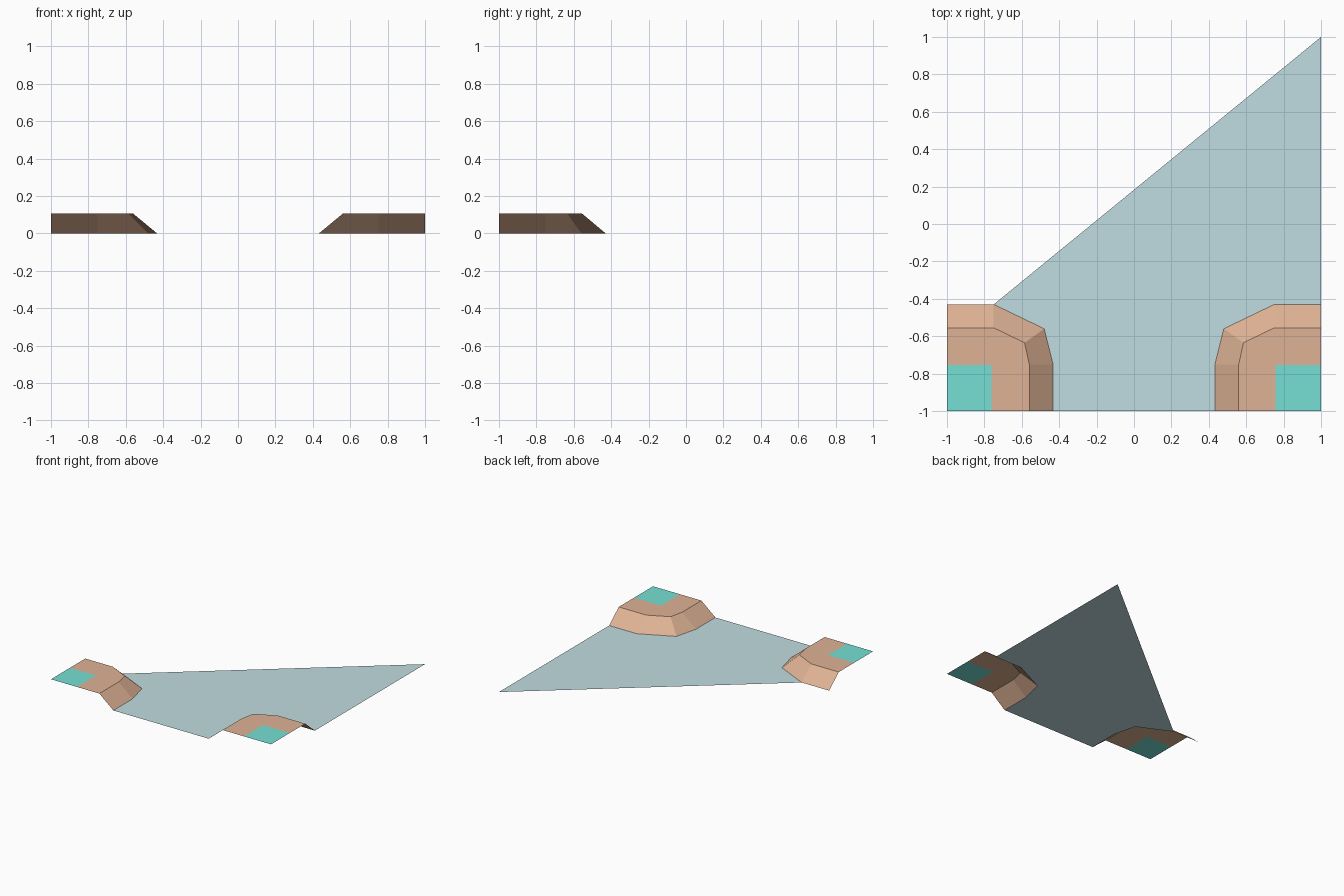
import bpy
import bmesh

if "Cube" in bpy.data.objects:
    bpy.data.objects.remove(bpy.data.objects["Cube"])


def material(name, rgb):
    """Flat colour from 0-255 display values."""
    m = bpy.data.materials.new(name)
    lin = [((c / 255 + 0.055) / 1.055) ** 2.4 for c in rgb]
    m.diffuse_color = (*lin, 1)
    m.use_nodes = True
    m.node_tree.nodes["Principled BSDF"].inputs["Base Color"].default_value = m.diffuse_color
    return m


WATER = material("pale water", (192, 220, 225))
DIRT = material("tan dirt", (222, 178, 148))
GRASS = material("teal grass", (118, 223, 211))

H = 0.105      # bank height
# Bank foot and crest, from the side edge round to the front edge (right side)
FOOT = [(1, -0.43), (0.75, -0.43), (0.48, -0.56), (0.433, -0.75), (0.433, -1)]
CREST = [(1, -0.555), (0.75, -0.555), (0.585, -0.635), (0.56, -0.75), (0.56, -1)]


def build(name, faces, mats):
    """Make an object of upward-facing faces: (points, material index)."""
    bm = bmesh.new()
    for pts, mi in faces:
        f = bm.faces.new([bm.verts.new(p) for p in pts])
        f.material_index = mi
        f.normal_update()
        if f.normal.z < 0:
            f.normal_flip()
    bmesh.ops.remove_doubles(bm, verts=bm.verts, dist=0.0005)
    me = bpy.data.meshes.new(name)
    bm.to_mesh(me)
    bm.free()
    for m in mats:
        me.materials.append(m)
    ob = bpy.data.objects.new(name, me)
    bpy.context.collection.objects.link(ob)
    return ob


def bank(name, s, gx, gy=-0.755):
    """Corner bank: sloped rim, dirt top and inset grass square."""
    foot = [(s * x, y, 0) for x, y in FOOT]
    crest = [(s * x, y, H) for x, y in CREST]
    corner = (s * gx, gy, H)
    side, front = (s, gy, H), (s * gx, -1, H)
    faces = [((foot[i], foot[i + 1], crest[i + 1], crest[i]), 0) for i in range(4)]
    faces += [((crest[0], crest[1], corner, side), 0),
              ((crest[1], crest[2], corner), 0),
              ((crest[2], crest[3], corner), 0),
              ((crest[3], crest[4], front, corner), 0),
              ((side, corner, front, (s, -1, H)), 1)]
    build(name, faces, [DIRT, GRASS])


bank("left_bank", -1, 0.763)
bank("right_bank", 1, 0.757)

# Water sheet between the banks, reaching to the far corner
outline = [(-x, y, 0) for x, y in FOOT[1:]]
outline += [(x, y, 0) for x, y in reversed(FOOT)] + [(1, 1, 0)]
build("water_sheet", [(outline, 0)], [WATER])
